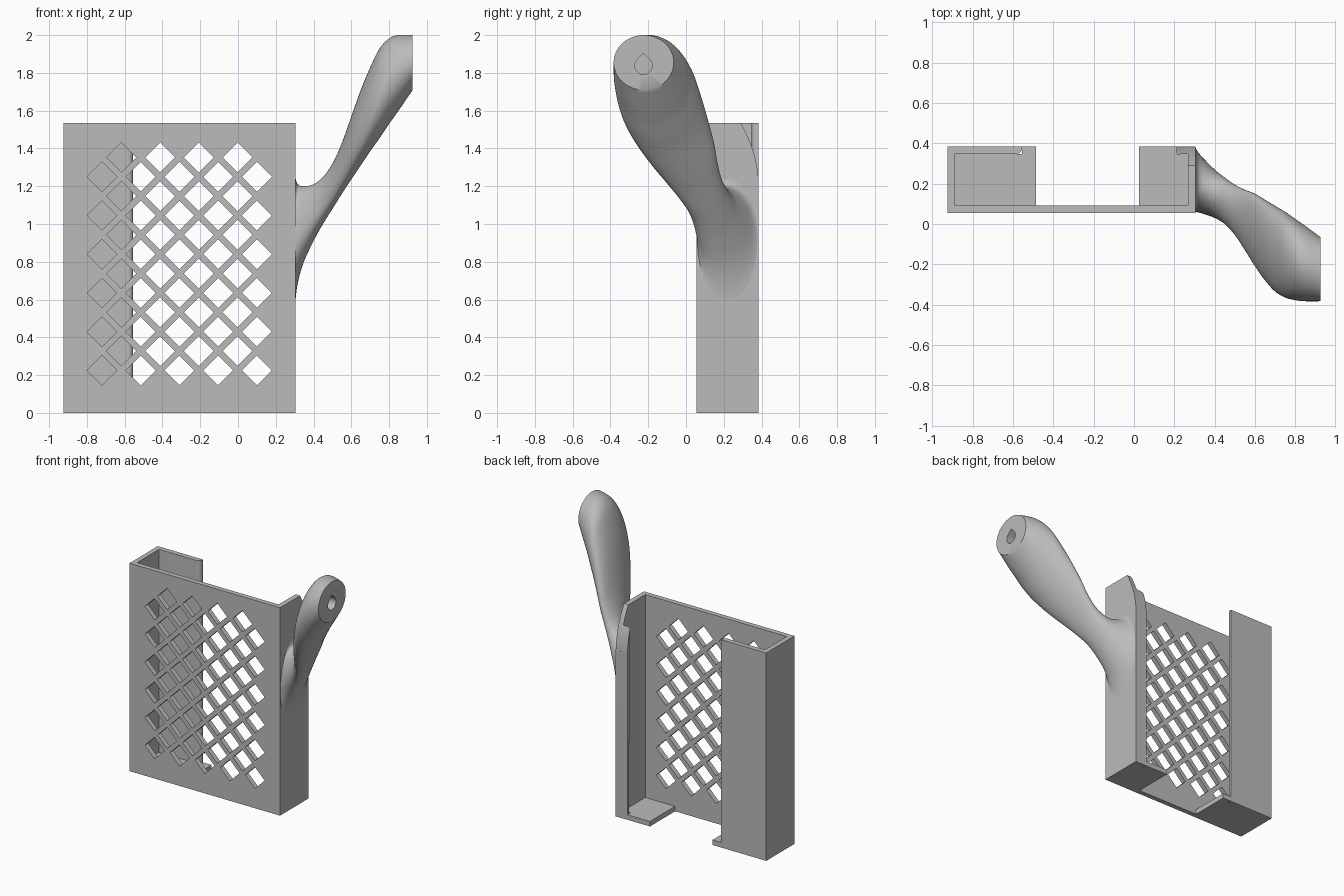
import bpy
import bmesh
from math import sin, cos, pi, radians
from mathutils import Vector

cube = bpy.data.objects.get("Cube")
if cube:
    bpy.data.objects.remove(cube, do_unlink=True)

GREY = (0.5, 0.5, 0.5, 1)
plastic = bpy.data.materials.new("grey plastic")
plastic.use_nodes = True
plastic.diffuse_color = GREY
plastic.node_tree.nodes["Principled BSDF"].inputs["Base Color"].default_value = GREY

# Main sizes of the holder
LEFT, RIGHT = -0.925, 0.305
FRONT, BACK = 0.055, 0.385
TOP = 1.535
WALL = 0.037
INNER = FRONT + WALL


def select_only(obj):
    bpy.ops.object.select_all(action="DESELECT")
    obj.select_set(True)
    bpy.context.view_layer.objects.active = obj


def finish(name, bm, smooth=False):
    bmesh.ops.recalc_face_normals(bm, faces=bm.faces)
    mesh = bpy.data.meshes.new(name)
    bm.to_mesh(mesh)
    bm.free()
    mesh.materials.append(plastic)
    obj = bpy.data.objects.new(name, mesh)
    bpy.context.collection.objects.link(obj)
    if smooth:
        select_only(obj)
        bpy.ops.object.shade_smooth_by_angle(angle=radians(35))
    return obj


def side_prism(name, profile, x_from, x_to, round_x=None):
    """Extrude a (y, z) profile along x; optionally round its inner upright edge."""
    bm = bmesh.new()
    face = bm.faces.new([bm.verts.new((x_from, y, z)) for y, z in profile])
    moved = bmesh.ops.extrude_face_region(bm, geom=[face])["geom"]
    verts = [v for v in moved if isinstance(v, bmesh.types.BMVert)]
    bmesh.ops.translate(bm, verts=verts, vec=(x_to - x_from, 0, 0))
    if round_x is not None:
        edges = [e for e in bm.edges
                 if all(abs(v.co.x - round_x) < 1e-4 and abs(v.co.y - (BACK - WALL)) < 1e-4
                        for v in e.verts)]
        bmesh.ops.bevel(bm, geom=edges, offset=0.028, segments=6,
                        profile=0.5, affect="EDGES")
    return finish(name, bm, smooth=round_x is not None)


def rectangle(a_from, a_to, b_from, b_to):
    return [(a_from, b_from), (a_to, b_from), (a_to, b_to), (a_from, b_to)]


# Front panel: filled outline with a lattice of diamond holes
curve = bpy.data.curves.new("front_panel", "CURVE")
curve.dimensions = "2D"
curve.fill_mode = "BOTH"
curve.extrude = WALL / 2


def add_outline(points):
    spline = curve.splines.new("POLY")
    spline.points.add(len(points) - 1)
    for point, (x, z) in zip(spline.points, points):
        point.co = (x, z, 0, 1)
    spline.use_cyclic_u = True


add_outline(rectangle(LEFT, RIGHT, 0, TOP))
PITCH, HALF = 0.1025, 0.079
for column in range(9):
    for row in range(6):
        x = -0.72 + column * PITCH
        z = 0.225 + (2 * row + column % 2) * PITCH
        add_outline([(x - HALF, z), (x, z - HALF), (x + HALF, z), (x, z + HALF)])
panel = bpy.data.objects.new("front_panel", curve)
bpy.context.collection.objects.link(panel)
panel.location.y = FRONT + WALL / 2
panel.rotation_euler.x = pi / 2
curve.materials.append(plastic)
select_only(panel)
bpy.ops.object.convert(target="MESH")
bpy.ops.object.shade_flat()

# Right wall, back lip and bottom ledge
side_prism("right_wall", rectangle(INNER, BACK, 0, TOP), LEFT, LEFT + WALL)
side_prism("right_back_lip", rectangle(BACK - WALL, BACK, 0, TOP),
           LEFT + WALL, -0.555, round_x=-0.555)
side_prism("right_ledge", rectangle(INNER, BACK - WALL, 0, WALL), LEFT + WALL, -0.555)
side_prism("right_ledge_end", rectangle(INNER, BACK, 0, WALL), -0.555, -0.485)


# Left wall and lip, whose upper back corner is scooped away
def scoop(z_start, z_end):
    steps = 12
    heights = [z_start + (z_end - z_start) * i / steps for i in range(steps + 1)]
    return [(BACK - 0.85 * (z - 1.2) ** 2, z) for z in heights]


lip_top = 1.2 + (WALL / 0.85) ** 0.5
side_prism("left_wall", [(INNER, 0), (BACK, 0)] + scoop(1.2, TOP) + [(INNER, TOP)],
           RIGHT - WALL, RIGHT)
side_prism("left_back_lip", [(BACK - WALL, 0), (BACK, 0)] + scoop(1.2, lip_top),
           0.21, RIGHT - WALL, round_x=0.21)
side_prism("left_ledge", rectangle(INNER, BACK - WALL, 0, WALL), 0.21, RIGHT - WALL)
side_prism("left_ledge_end", rectangle(INNER, BACK, 0, WALL), 0.025, 0.21)

# Handle stations: x, lowest z, highest z, front y, back y
STATIONS = [Vector(s) for s in (
    (0.303, 0.58, 1.25, 0.06, 0.383),
    (0.315, 0.68, 1.212, 0.058, 0.36),
    (0.345, 0.79, 1.2, 0.05, 0.325),
    (0.4, 0.91, 1.21, 0.03, 0.27),
    (0.45, 1.0, 1.25, 0, 0.23),
    (0.5, 1.08, 1.32, -0.055, 0.195),
    (0.55, 1.16, 1.43, -0.13, 0.17),
    (0.6, 1.235, 1.57, -0.21, 0.15),
    (0.65, 1.31, 1.71, -0.28, 0.12),
    (0.7, 1.385, 1.83, -0.335, 0.09),
    (0.75, 1.455, 1.93, -0.365, 0.06),
    (0.8, 1.53, 1.982, -0.378, 0.025),
    (0.85, 1.6, 2.0, -0.383, -0.01),
    (0.925, 1.71, 2.0, -0.383, -0.065))]
SIDES, STEPS = 64, 5


def between(i, t):
    """Smooth curve through the stations."""
    last = len(STATIONS) - 1
    a, b, c, d = (STATIONS[min(max(k, 0), last)] for k in (i - 1, i, i + 1, i + 2))
    return b + ((c - a) * t + (2 * a - 5 * b + 4 * c - d) * t ** 2
                + (3 * b - a - 3 * c + d) * t ** 3) / 2


def oval(x, low, high, front, back):
    angles = [2 * pi * k / SIDES for k in range(SIDES)]
    return [(x, (front + back) / 2 + (back - front) / 2 * cos(a),
             (low + high) / 2 + (high - low) / 2 * sin(a)) for a in angles]


def teardrop(x, y, z, radius):
    points = []
    for k in range(SIDES):
        a = 2 * pi * k / SIDES
        r = radius
        if pi / 4 < a < 3 * pi / 4:
            r /= cos(a - pi / 4) if a <= pi / 2 else cos(a - 3 * pi / 4)
        points.append((x, y + r * cos(a), z + r * sin(a)))
    return points


# Handle: oval loft ending in a flat cap with a teardrop socket
rings = [oval(*between(i, s / STEPS))
         for i in range(len(STATIONS) - 1) for s in range(STEPS)]
rings.append(oval(*STATIONS[-1]))
rings += [teardrop(x, -0.225, 1.838, 0.046) for x in (0.925, 0.8)]
bm = bmesh.new()
loops = [[bm.verts.new(p) for p in ring] for ring in rings]
for near, far in zip(loops, loops[1:]):
    for k in range(SIDES):
        n = (k + 1) % SIDES
        bm.faces.new((near[k], near[n], far[n], far[k]))
bm.faces.new(loops[0])
bm.faces.new(loops[-1])
finish("handle", bm, smooth=True)
